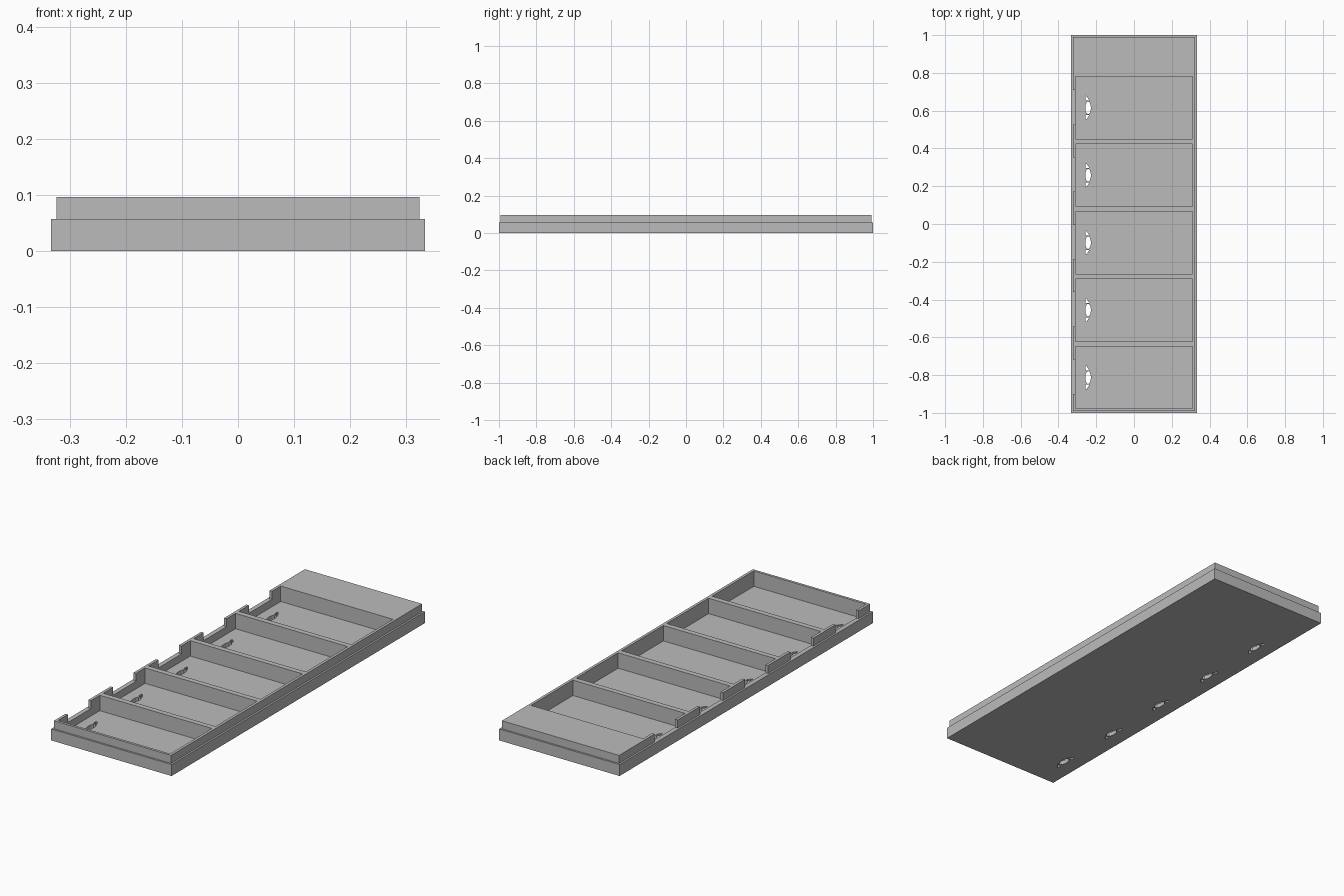
import bpy, bmesh, math
from mathutils import Vector

cube = bpy.data.objects.get("Cube")
if cube:
    bpy.data.objects.remove(cube)

HX, HY = 0.333, 1.0            # half sizes of the tray
LEDGE, TOP, FLOOR = 0.057, 0.097, 0.02
STEP, WALL = 0.013, 0.31       # ledge width, inner half width
PITCH, LENGTH, FIRST = 0.357, 0.33, 0.78
starts = [FIRST - i * PITCH for i in range(5)]

grey = bpy.data.materials.new("plain grey")
grey.use_nodes = True
color = (0.5, 0.5, 0.5, 1)
grey.diffuse_color = color
grey.node_tree.nodes["Principled BSDF"].inputs["Base Color"].default_value = color


def make_object(name, bm):
    bmesh.ops.recalc_face_normals(bm, faces=bm.faces)
    mesh = bpy.data.meshes.new(name)
    bm.to_mesh(mesh)
    bm.free()
    mesh.materials.append(grey)
    obj = bpy.data.objects.new(name, mesh)
    bpy.context.collection.objects.link(obj)
    return obj


def add_box(bm, low, high):
    low, high = Vector(low), Vector(high)
    verts = bmesh.ops.create_cube(bm, size=1)["verts"]
    bmesh.ops.scale(bm, vec=high - low, verts=verts)
    bmesh.ops.translate(bm, vec=(low + high) / 2, verts=verts)


def add_prism(bm, points, low, high):
    face = bm.faces.new([bm.verts.new((x, y, low)) for x, y in points])
    made = bmesh.ops.extrude_face_region(bm, geom=[face])["geom"]
    bmesh.ops.translate(bm, vec=(0, 0, high - low),
                        verts=[v for v in made if isinstance(v, bmesh.types.BMVert)])


def cut(target, name, bm):
    cutter = make_object(name, bm)
    cutter.hide_render = True
    mod = target.modifiers.new(name, "BOOLEAN")
    mod.operation = "DIFFERENCE"
    mod.solver = "EXACT"
    mod.object = cutter
    bpy.context.view_layer.objects.active = target
    bpy.ops.object.modifier_apply(modifier=name)
    bpy.data.objects.remove(cutter)


# Stepped body: wide base with a narrower raised block
bm = bmesh.new()
add_box(bm, (-HX, -HY, 0), (HX, HY, LEDGE))
bm.normal_update()
top = max(bm.faces, key=lambda f: f.calc_center_median().z)
bmesh.ops.inset_region(bm, faces=[top], thickness=STEP)
raised = bmesh.ops.extrude_face_region(bm, geom=[top])["geom"]
bmesh.ops.translate(bm, vec=(0, 0, TOP - LEDGE),
                    verts=[v for v in raised if isinstance(v, bmesh.types.BMVert)])
if top.is_valid:
    bmesh.ops.delete(bm, geom=[top], context="FACES_ONLY")
tray = make_object("compartment_tray", bm)

# Five compartments
bm = bmesh.new()
for y in starts:
    add_box(bm, (-WALL, y - LENGTH, FLOOR), (WALL, y, 0.2))
cut(tray, "compartment_cutter", bm)

# Notches in the right wall, one per compartment
bm = bmesh.new()
for y in starts:
    add_box(bm, (-0.36, y - 0.252, LEDGE), (-0.3, y - 0.07, 0.2))
cut(tray, "notch_cutter", bm)

# Small openings in the floor: a lens with a fin at each end
bm = bmesh.new()
for y in starts:
    cy = y - LENGTH / 2
    lens = [(-0.243 + 0.015 * math.cos(a), cy + 0.034 * math.sin(a))
            for a in (i * math.tau / 12 for i in range(12))]
    add_prism(bm, lens, -0.05, 0.04)
    for s in (-1, 1):
        fin = [(-0.258, cy + s * 0.062), (-0.25, cy + s * 0.06),
               (-0.236, cy + s * 0.038), (-0.256, cy + s * 0.038)]
        add_prism(bm, fin, -0.05, 0.04)
cut(tray, "opening_cutter", bm)
